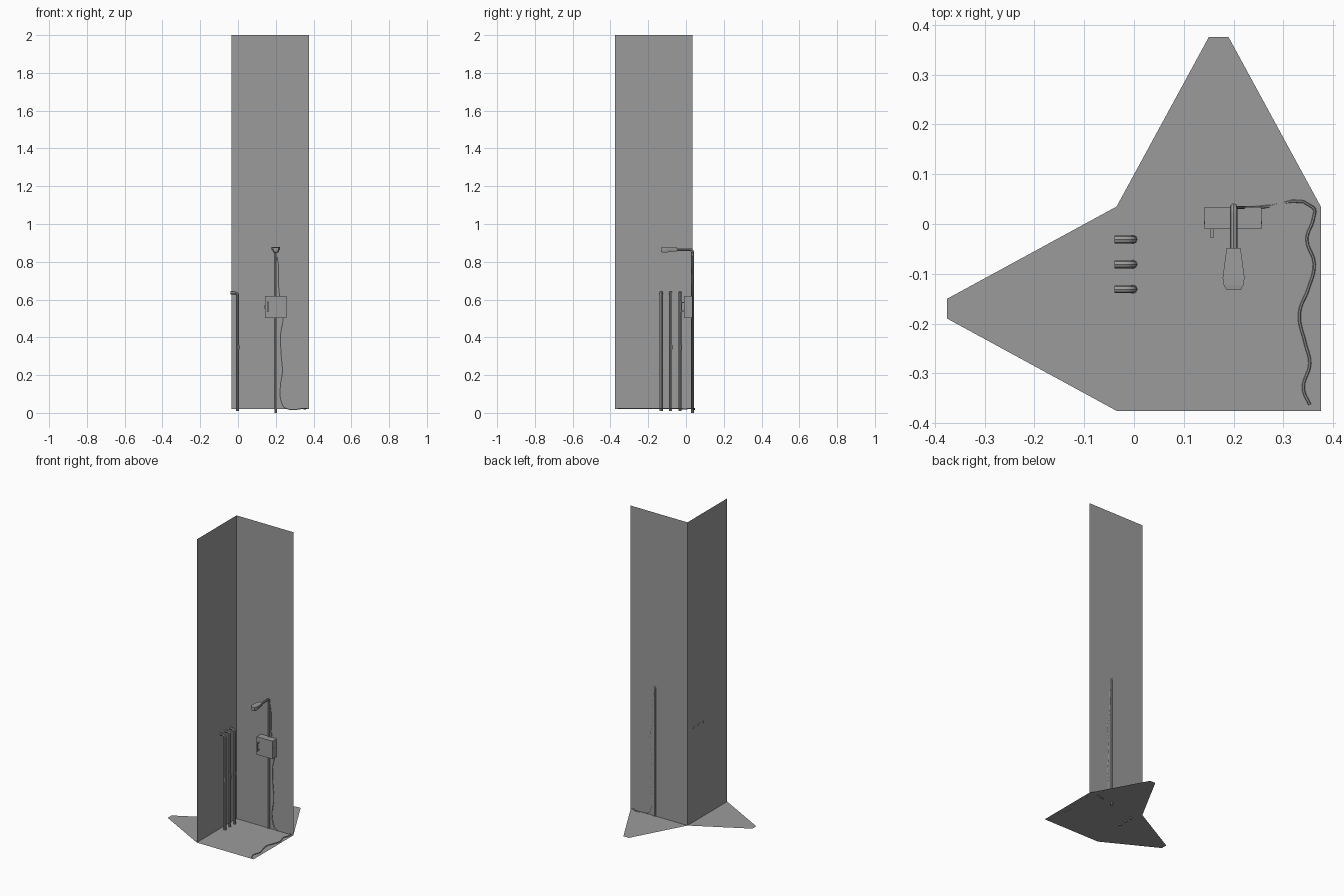
import bpy, bmesh, math
from mathutils import Vector

cube = bpy.data.objects.get("Cube")
if cube:
    bpy.data.objects.remove(cube, do_unlink=True)

grey = bpy.data.materials.new("plain_grey")
grey.use_nodes = True
grey.diffuse_color = (0.33, 0.33, 0.33, 1)
grey.node_tree.nodes["Principled BSDF"].inputs["Base Color"].default_value = (0.33, 0.33, 0.33, 1)

LEFT, RIGHT, FRONT, BACK = -0.035, 0.375, -0.375, 0.035
FLOOR, TOP = 0.02, 2.0


def add_object(name, mesh):
    mesh.materials.clear()
    mesh.materials.append(grey)
    obj = bpy.data.objects.new(name, mesh)
    bpy.context.collection.objects.link(obj)
    return obj


def sheet(name, points):
    mesh = bpy.data.meshes.new(name)
    mesh.from_pydata(points, [], [range(len(points))])
    return add_object(name, mesh)


def box(name, low, high):
    low, high = Vector(low), Vector(high)
    bm = bmesh.new()
    bmesh.ops.create_cube(bm, size=1)
    for v in bm.verts:
        v.co = (low + high) / 2 + v.co * (high - low)
    mesh = bpy.data.meshes.new(name)
    bm.to_mesh(mesh)
    bm.free()
    return add_object(name, mesh)


def tube(name, points, radius, sides=2, smooth_path=False):
    """Sweep a round section along a path and turn it into a mesh."""
    curve = bpy.data.curves.new(name, "CURVE")
    curve.dimensions = "3D"
    curve.bevel_depth = radius
    curve.bevel_resolution = sides
    curve.use_fill_caps = True
    curve.resolution_u = 5
    spline = curve.splines.new("BEZIER" if smooth_path else "POLY")
    if smooth_path:
        spline.bezier_points.add(len(points) - 1)
        for p, co in zip(spline.bezier_points, points):
            p.co = co
            p.handle_left_type = p.handle_right_type = "AUTO"
    else:
        spline.points.add(len(points) - 1)
        for p, co in zip(spline.points, points):
            p.co = (*co, 1)
    temp = bpy.data.objects.new(name + "_path", curve)
    bpy.context.collection.objects.link(temp)
    bpy.context.view_layer.update()
    depsgraph = bpy.context.evaluated_depsgraph_get()
    mesh = bpy.data.meshes.new_from_object(temp.evaluated_get(depsgraph))
    bpy.data.objects.remove(temp, do_unlink=True)
    obj = add_object(name, mesh)
    bpy.ops.object.select_all(action="DESELECT")
    obj.select_set(True)
    bpy.context.view_layer.objects.active = obj
    bpy.ops.object.shade_smooth_by_angle(angle=math.radians(40))
    return obj


def bent_path(start, corner, end, radius, steps=6):
    """Two straight runs joined by a rounded elbow."""
    start, corner, end = Vector(start), Vector(corner), Vector(end)
    a, b = (start - corner).normalized(), (end - corner).normalized()
    centre = corner + (a + b) * radius
    path = [start]
    for i in range(steps + 1):
        t = math.pi / 2 * i / steps
        path.append(centre - radius * (b * math.cos(t) + a * math.sin(t)))
    return path + [end]


# Floor with a pointed flap behind each wall
sheet("floor", [(x, y, FLOOR) for x, y in [
    (LEFT, FRONT), (RIGHT, FRONT), (RIGHT, BACK), (0.19, 0.375),
    (0.15, 0.375), (LEFT, BACK), (-0.375, -0.15), (-0.375, -0.19)]])

# Two tall walls meeting at a corner
sheet("back_wall", [(LEFT, BACK, FLOOR), (RIGHT, BACK, FLOOR), (RIGHT, BACK, TOP), (LEFT, BACK, TOP)])
sheet("side_wall", [(LEFT, FRONT, FLOOR), (LEFT, BACK, FLOOR), (LEFT, BACK, TOP), (LEFT, FRONT, TOP)])

# Three pipes leaving the side wall and dropping through the floor
for i in range(3):
    y = -0.031 - 0.05 * i
    tube(f"pipe_{i + 1}", bent_path((-0.039, y, 0.636), (-0.002, y, 0.636), (-0.002, y, 0.01), 0.016), 0.008)
    tube(f"pipe_collar_{i + 1}", [(-0.002, y, 0.335), (-0.002, y, 0.36)], 0.0095)

# Lamp post with its arm
tube("lamp_post", bent_path((0.2, 0.034, 0), (0.2, 0.034, 0.864), (0.2, -0.052, 0.864), 0.012), 0.0075)

# Lamp head: sections along its length, wide above and narrow below
sections = [(-0.048, 0.014, 0.856, 0.875), (-0.108, 0.022, 0.849, 0.877),
            (-0.122, 0.02, 0.849, 0.877), (-0.133, 0.014, 0.852, 0.876)]
bm = bmesh.new()
rings = []
for y, half, low, high in sections:
    mid = (low + high) / 2
    outline = [(-0.65, low), (0.65, low), (0.8, mid), (1, mid), (1, high), (-1, high), (-1, mid), (-0.8, mid)]
    rings.append([bm.verts.new((0.2 + half * s, y, z)) for s, z in outline])
for first, second in zip(rings, rings[1:]):
    for i in range(len(first)):
        j = (i + 1) % len(first)
        bm.faces.new((first[i], first[j], second[j], second[i]))
bm.faces.new(rings[0])
bm.faces.new(rings[-1])
bmesh.ops.recalc_face_normals(bm, faces=bm.faces)
head = bpy.data.meshes.new("lamp_head")
bm.to_mesh(head)
bm.free()
add_object("lamp_head", head)

# Switch box with handle and side latches
box("switch_box", (0.142, -0.01, 0.503), (0.256, BACK - 0.001, 0.62))
box("box_handle", (0.153, -0.027, 0.535), (0.161, -0.021, 0.59))
for z in (0.538, 0.582):
    box("handle_mount", (0.153, -0.022, z), (0.161, -0.009, z + 0.006))
for x in (0.141, 0.253):
    box("box_latch", (x, 0.0, 0.55), (x + 0.004, 0.006, 0.57))

# Loose cable down the wall, then out along the floor
wall_run = [(0.203, 0.85), (0.215, 0.77), (0.214, 0.7), (0.22, 0.62), (0.238, 0.5),
            (0.226, 0.42), (0.229, 0.3), (0.235, 0.22), (0.224, 0.14),
            (0.229, 0.06), (0.25, 0.026), (0.36, 0.024)]
floor_run = [(0.36, 0.01), (0.347, -0.03), (0.362, -0.08), (0.35, -0.13), (0.332, -0.18),
             (0.344, -0.24), (0.353, -0.28), (0.34, -0.33), (0.353, -0.363)]
cable = [(x, BACK - 0.002, z) for x, z in wall_run] + [(x, y, FLOOR + 0.002) for x, y in floor_run]
tube("cable", cable, 0.003, 1, True)
